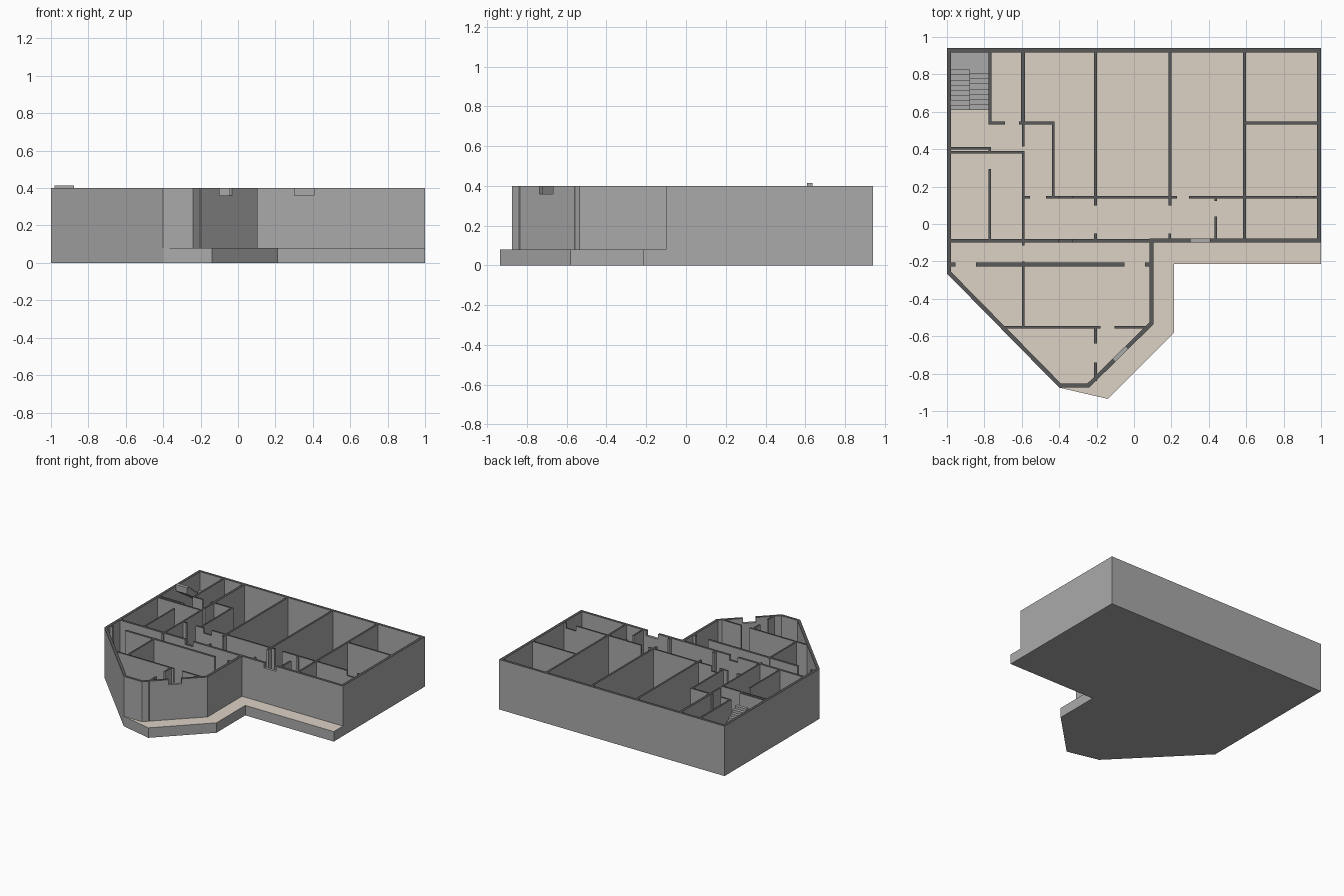
import bpy, bmesh, math
from mathutils import Vector, Matrix

if "Cube" in bpy.data.objects:
    bpy.data.objects.remove(bpy.data.objects["Cube"])

FLOOR, TOP, NOTCH = 0.08, 0.40, 0.36


def material(name, rgb):
    m = bpy.data.materials.new(name)
    m.diffuse_color = (*rgb, 1)
    m.use_nodes = True
    m.node_tree.nodes["Principled BSDF"].inputs["Base Color"].default_value = m.diffuse_color
    return m


GREY = material("plaster_grey", (0.4, 0.4, 0.4))
TAN = material("floor_tan", (0.72, 0.64, 0.56))
DARK = material("wall_top_dark", (0.1, 0.1, 0.1))


def finish(name, bm, top_mat=None):
    bmesh.ops.recalc_face_normals(bm, faces=bm.faces[:])
    bm.normal_update()
    me = bpy.data.meshes.new(name)
    me.materials.append(GREY)
    if top_mat:
        me.materials.append(top_mat)
        for f in bm.faces:
            f.material_index = int(f.normal.z > 0.9)
    bm.to_mesh(me)
    bm.free()
    ob = bpy.data.objects.new(name, me)
    bpy.context.collection.objects.link(ob)
    return ob


def prism(bm, points, offset):
    face = bm.faces.new([bm.verts.new(p) for p in points])
    ext = bmesh.ops.extrude_face_region(bm, geom=[face], use_keep_orig=True)
    moved = [v for v in ext["geom"] if isinstance(v, bmesh.types.BMVert)]
    bmesh.ops.translate(bm, verts=moved, vec=offset)


def block(bm, x0, x1, y0, y1, z0, z1):
    prism(bm, [(x0, y0, z0), (x1, y0, z0), (x1, y1, z0), (x0, y1, z0)], (0, 0, z1 - z0))


# Floor slab with terrace ledge
slab = [(-1, 0.94), (-1, -0.265), (-0.4, -0.875), (-0.14, -0.935), (0.215, -0.58),
        (0.215, -0.215), (1, -0.215), (1, 0.94)]
bm = bmesh.new()
prism(bm, [(x, y, 0) for x, y in slab], (0, 0, FLOOR))
finish("floor_slab", bm, TAN)

# Outer wall ring, mitred inward (outline runs counter-clockwise)
outline = [Vector(p) for p in [(-1, 0.94), (-1, -0.265), (-0.4, -0.875), (-0.24, -0.875),
                               (0.105, -0.535), (0.105, -0.1), (1, -0.1), (1, 0.94)]]
THICK = 0.022
inner = []
n = len(outline)
for i, p in enumerate(outline):
    d0 = (p - outline[i - 1]).normalized()
    d1 = (outline[(i + 1) % n] - p).normalized()
    n0, n1 = Vector((-d0.y, d0.x)), Vector((-d1.y, d1.x))
    inner.append(p + (n0 + n1) * THICK / (1 + n0.dot(n1)))
bm = bmesh.new()
rings = [[bm.verts.new((p.x, p.y, z)) for p in ring]
         for ring, z in ((outline, FLOOR), (outline, TOP), (inner, TOP), (inner, FLOOR))]
for a, b in zip(rings, rings[1:] + rings[:1]):
    for i in range(n):
        j = (i + 1) % n
        bm.faces.new((a[i], a[j], b[j], b[i]))
shell = finish("outer_walls", bm, DARK)

# Notches in the outer wall top
for name, x, y, width, angle in (("bay_notch_cutter", -0.065, -0.703, 0.096, 44.6),
                                 ("front_notch_cutter", 0.355, -0.09, 0.105, 0)):
    bm = bmesh.new()
    block(bm, -width / 2, width / 2, -0.05, 0.05, NOTCH, TOP + 0.05)
    bm.transform(Matrix.Translation((x, y, 0)) @ Matrix.Rotation(math.radians(angle), 4, 'Z'))
    cutter = finish(name, bm)
    cutter.hide_render = True
    cutter.hide_viewport = True
    cutter.display_type = 'WIRE'
    mod = shell.modifiers.new(name, 'BOOLEAN')
    mod.operation = 'DIFFERENCE'
    mod.object = cutter

# Partitions running front to back: x, y start, y end, thickness
lengthwise = [
    (-0.771, 0.535, 0.93, 0.016), (-0.771, 0.385, 0.41, 0.014), (-0.771, -0.09, 0.295, 0.014),
    (-0.594, 0.535, 0.93, 0.02), (-0.592, 0.415, 0.54, 0.014), (-0.592, -0.115, 0.385, 0.014),
    (-0.592, -0.55, -0.2, 0.014), (-0.431, 0.14, 0.545, 0.014),
    (-0.206, 0.10, 0.93, 0.016), (-0.206, -0.09, -0.05, 0.014),
    (-0.206, -0.64, -0.55, 0.014), (-0.206, -0.84, -0.74, 0.014),
    (0.192, 0.10, 0.93, 0.016), (0.192, -0.09, -0.05, 0.014),
    (0.438, 0.122, 0.145, 0.014), (0.438, -0.09, 0.04, 0.014), (0.592, -0.09, 0.93, 0.016)]
# Partitions running left to right: y, x start, x end, thickness, height
crosswise = [
    (0.54, -0.778, -0.69, 0.014, TOP), (0.54, -0.615, -0.424, 0.014, TOP),
    (0.54, 0.592, 0.99, 0.014, TOP), (0.404, -0.99, -0.764, 0.014, TOP),
    (0.383, -0.99, -0.585, 0.014, TOP),
    (0.143, -0.592, -0.555, 0.014, TOP), (0.143, -0.47, -0.40, 0.014, TOP),
    (0.143, -0.40, -0.33, 0.014, NOTCH), (0.143, -0.33, 0.23, 0.014, TOP),
    (0.143, 0.295, 0.87, 0.014, TOP), (0.143, 0.87, 0.96, 0.014, NOTCH),
    (0.143, 0.96, 0.99, 0.014, TOP),
    (-0.09, -0.99, -0.40, 0.02, TOP), (-0.09, -0.40, -0.33, 0.02, NOTCH),
    (-0.09, -0.33, 0.11, 0.02, TOP),
    (-0.217, -0.99, -0.955, 0.02, TOP), (-0.217, -0.845, -0.05, 0.02, TOP),
    (-0.217, 0.06, 0.09, 0.02, TOP),
    (-0.553, -0.70, -0.18, 0.014, TOP), (-0.553, -0.105, 0.08, 0.014, TOP)]
bm = bmesh.new()
for x, y0, y1, t in lengthwise:
    block(bm, x - t / 2, x + t / 2, y0, y1, FLOOR, TOP)
for y, x0, x1, t, h in crosswise:
    block(bm, x0, x1, y - t / 2, y + t / 2, FLOOR, h)
finish("inner_walls", bm, DARK)


# Two-flight stair with a half landing
def flight(name, x0, x1, y0, run, z0, rise, steps, under_start):
    pts = []
    for i in range(steps):
        pts += [(y0 + i * run, z0 + i * rise), (y0 + i * run, z0 + (i + 1) * rise)]
    y_end, z_end = y0 + steps * run, z0 + steps * rise
    pts += [(y_end, z_end), (y_end, z_end - rise - 0.03), under_start]
    bm = bmesh.new()
    prism(bm, [(x0, y, z) for y, z in pts], (x1 - x0, 0, 0))
    finish(name, bm)


LANDING = 0.25
flight("lower_flight", -0.878, -0.777, 0.61, 0.0275, FLOOR, (LANDING - FLOOR) / 8, 8,
       (0.65, FLOOR))
flight("upper_flight", -0.98, -0.878, 0.825, -0.027, LANDING, (0.415 - LANDING) / 8, 8,
       (0.825, LANDING - 0.03))
bm = bmesh.new()
block(bm, -0.98, -0.777, 0.825, 0.92, LANDING - 0.04, LANDING)
finish("stair_landing", bm)
